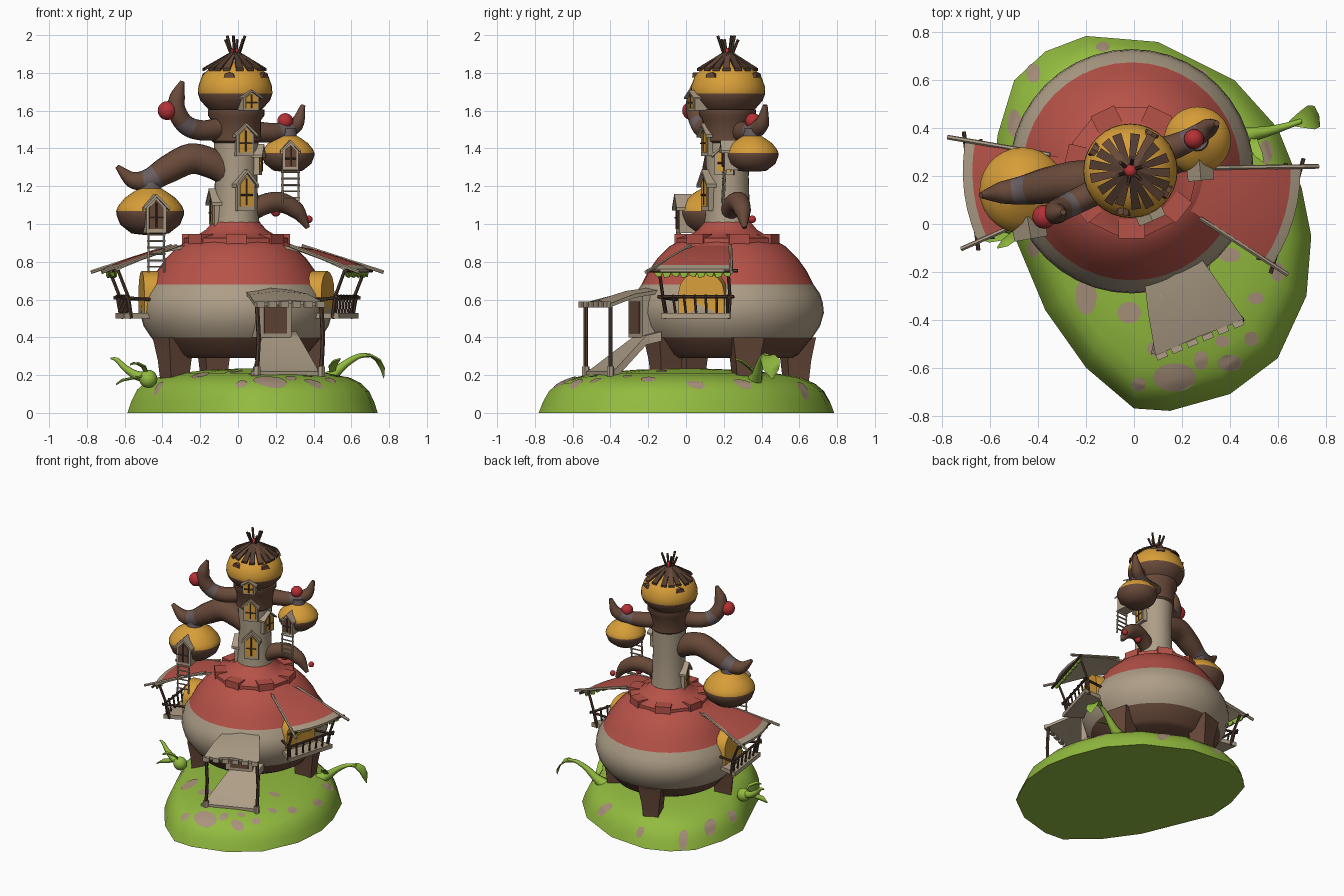
import bpy, bmesh, math, random
from mathutils import Vector as V, Matrix
from mathutils.bvhtree import BVHTree

if "Cube" in bpy.data.objects:
    bpy.data.objects.remove(bpy.data.objects["Cube"])
random.seed(3)
COL = {'grass_green': (.29, .5, .05), 'dry_patch': (.40, .29, .20), 'wall_tan': (.42, .34, .24),
       'roof_red': (.47, .085, .065), 'pod_yellow': (.68, .34, .04), 'bark_brown': (.14, .068, .042),
       'berry_red': (.46, .03, .035), 'dark_wood': (.085, .045, .03), 'grey_band': (.14, .11, .115)}
GREEN, PATCH, TAN, RED, YEL, BARK, BERRY, DARK, GREY = range(9)
MATS = []
for n, c in COL.items():
    m = bpy.data.materials.new(n)
    m.diffuse_color = (*c, 1)
    m.use_nodes = True
    m.node_tree.nodes["Principled BSDF"].inputs["Base Color"].default_value = m.diffuse_color
    MATS.append(m)


def frame(x, y, z, deg):
    """Local frame: x sideways, y outward in direction deg, z up."""
    return Matrix.Translation((x, y, z)) @ Matrix.Rotation(math.radians(deg - 90), 4, 'Z')


class Part:
    def __init__(self, name):
        self.name, self.bm = name, bmesh.new()

    def mesh(self, pts, faces, mat):
        vs = [self.bm.verts.new(p) for p in pts]
        for i, f in enumerate(faces):
            self.bm.faces.new([vs[k] for k in f]).material_index = mat[i] if isinstance(mat, list) else mat
        return self

    def rings(self, rows, mats):
        """Skin a list of closed rings, with end caps; one material per band."""
        n = len(rows[0])
        faces, ms = [list(range(n))], [mats[0]]
        for i in range(len(rows) - 1):
            for k in range(n):
                a, b = i * n + k, i * n + (k + 1) % n
                faces.append([a, b, b + n, a + n])
                ms.append(mats[i])
        faces.append([(len(rows) - 1) * n + k for k in range(n)])
        ms.append(mats[-1])
        return self.mesh([p for r in rows for p in r], faces, ms)

    def lathe(self, c, prof, mats, n=32):
        return self.rings([[(c[0] + r * math.cos(k * math.tau / n), c[1] + r * math.sin(k * math.tau / n), z)
                            for k in range(n)] for r, z in prof], mats)

    def rod(self, p, q, r, mat, r2=None, n=6):
        p, q = V(p), V(q)
        u = (q - p).orthogonal().normalized()
        w = (q - p).normalized().cross(u)
        return self.rings([[c + s * (u * math.cos(k * math.tau / n) + w * math.sin(k * math.tau / n))
                            for k in range(n)] for c, s in ((p, r), (q, r2 or r))], [mat])

    def tube(self, path, radii, band=None, mat=BARK, n=14, sub=5):
        P = [V(p) for p in path]
        E = [2 * P[0] - P[1]] + P + [2 * P[-1] - P[-2]]
        cs, rs = [], []
        for i in range(len(P) - 1):
            a, b, c, d = E[i:i + 4]
            for s in range(sub + (i == len(P) - 2)):
                t = s / sub
                cs.append(.5 * (2 * b + (c - a) * t + (2 * a - 5 * b + 4 * c - d) * t * t + (3 * b - a - 3 * c + d) * t ** 3))
                rs.append(radii[i] * (1 - t) + radii[i + 1] * t)
        u = (P[-1] - P[0]).cross(V((0, 0, 1))).normalized()
        rows = []
        for i, c in enumerate(cs):
            w = (cs[min(i + 1, len(cs) - 1)] - cs[max(i - 1, 0)]).cross(u).normalized()
            rows.append([c + rs[i] * (u * math.cos(k * math.tau / n) + w * math.sin(k * math.tau / n)) for k in range(n)])
        return self.rings(rows, [GREY if band and band[0] <= i < band[1] else mat for i in range(len(rows) - 1)])

    def prism(self, M, pts, y0, y1, mat):
        return self.rings([[M @ V((x, y, z)) for x, z in pts] for y in (y0, y1)], [mat])

    def slab(self, grid, th, top, under):
        """Thick sheet over a grid of points; top(row) gives the upper colour."""
        R, C = len(grid), len(grid[0])
        pts = [V(p) for r in grid for p in r]
        N, faces, ms = R * C, [], []
        for i in range(R - 1):
            for k in range(C - 1):
                q = [i * C + k, i * C + k + 1, (i + 1) * C + k + 1, (i + 1) * C + k]
                faces += [q, [a + N for a in reversed(q)]]
                ms += [top(i), under]
        edge = list(range(C)) + [i * C + C - 1 for i in range(1, R)] + \
            [(R - 1) * C + k for k in range(C - 2, -1, -1)] + [i * C for i in range(R - 2, 0, -1)]
        for a, b in zip(edge, edge[1:] + edge[:1]):
            faces.append([b, a, a + N, b + N])
            ms.append(under)
        return self.mesh(pts + [p - V((0, 0, th)) for p in pts], faces, ms)

    def ball(self, c, r, mat, n=16):
        return self.lathe(c, [(r * math.sin(math.pi * i / 10) + 1e-4, c[2] - r * math.cos(math.pi * i / 10))
                              for i in range(11)], [mat] * 10, n)

    def done(self, angle=40):
        bmesh.ops.recalc_face_normals(self.bm, faces=self.bm.faces[:])
        me = bpy.data.meshes.new(self.name)
        self.bm.to_mesh(me)
        ob = bpy.data.objects.new(self.name, me)
        bpy.context.collection.objects.link(ob)
        for m in MATS:
            me.materials.append(m)
        bpy.ops.object.select_all(action='DESELECT')
        ob.select_set(True)
        bpy.context.view_layer.objects.active = ob
        if angle:
            bpy.ops.object.shade_smooth_by_angle(angle=math.radians(angle))


# Grassy mound with dry patches
OUT = [(-.2, .785), (.1, .76), (.42, .6), (.6, .4), (.7, .15), (.74, -.05), (.72, -.3), (.6, -.56), (.4, -.71), (.15, -.78),
       (0, -.77), (-.2, -.6), (-.37, -.36), (-.5, -.05), (-.585, .15), (-.57, .37), (-.5, .6), (-.37, .72)]
hill = Part('grassy_mound')
hill.rings([[(.08 + (x - .08) * s, y * s, z) for x, y in OUT] for s, z in
            ((1, 0), (.97, .06), (.93, .115), (.87, .155), (.78, .185), (.6, .21), (.35, .228), (.1, .235))], [GREEN] * 7)
tree = BVHTree.FromBMesh(hill.bm)
hill.done(50)
patches = Part('dry_patches')


def ground(x, y, h=.004):
    hit = tree.ray_cast(V((x, y, 2)), V((0, 0, -1)))[0]
    return V((x, y, (hit.z if hit else 0) + h))


for x, y, a, b in ((-.42, .63, .03, .04), (-.13, .74, .03, .02), (-.42, -.1, .025, .04), (-.2, -.3, .045, .08),
                   (-.02, -.37, .05, .045), (.17, -.64, .09, .06), (.1, -.52, .045, .035), (.4, -.58, .05, .035),
                   (.49, -.48, .03, .03), (.37, -.49, .03, .025), (.51, -.31, .035, .025), (.4, -.13, .045, .03),
                   (.6, -.2, .03, .04), (.28, -.57, .03, .04), (.55, .3, .03, .05), (.02, -.67, .03, .03),
                   (-.5, .42, .03, .06), (-.53, .2, .025, .04), (.25, .62, .06, .03), (.64, .05, .025, .05)):
    disc = [[ground(x + a * s * math.cos(t * math.tau / 14), y + b * s * math.sin(t * math.tau / 14)) for t in range(14)]
            for s in (1, .5, .1)]
    patches.rings(disc, [PATCH] * 2)
patches.done()

# House body, roof cap, legs
C = (-.01, .22)
Part('round_house').lathe(C, [(.34, .29), (.375, .31), (.45, .40), (.49, .46), (.51, .53), (.505, .58), (.49, .63), (.455, .68),
                              (.42, .75), (.37, .82), (.31, .88), (.24, .92)], [BARK] * 2 + [TAN] * 5 + [RED] * 4, 40).done()
cap = Part('roof_cap').lathe(C, [(.25, .885), (.275, .895), (.275, .925), (.2, .945), (.16, .97), (.125, 1.01)], [RED] * 5, 14)
for k in range(7):
    cap.prism(frame(*C, .925, k * 360 / 7 + 13), [(-.055, -.04), (.055, -.04), (.055, .022), (-.055, .022)], .2, .28, RED)
cap.done(20)
legs = Part('house_legs')
for a in (14, 108, 211, 300):
    M = frame(*C, 0, a)
    legs.rings([[M @ V((x * s, .38 + y * s, z)) for x, y in ((-1, -1), (1, -1), (1, 1), (-1, 1))]
                for s, z in ((.055, .17), (.065, .28), (.085, .40))], [BARK] * 2)
legs.done(20)

# Tower, collar and head
Part('tower').lathe(C, [(.13, .96), (.118, 1.05), (.112, 1.25), (.118, 1.43), (.13, 1.44), (.132, 1.55), (.15, 1.575), (.15, 1.605),
                        (.12, 1.61)], [TAN] * 3 + [BARK] * 5).done()
H = (-.015, .222)
Part('tower_head').lathe(H, [(.11, 1.58), (.15, 1.615), (.185, 1.655), (.197, 1.69), (.195, 1.73), (.175, 1.785), (.13, 1.83),
                             (.06, 1.86)], [BARK] * 3 + [YEL] * 4).done()
top = Part('stick_roof')
for k in range(17):
    M = frame(*H, 0, k * 360 / 17 + random.uniform(-5, 5))
    r, w = random.uniform(.15, .175), .02
    top.slab([[M @ V((-w * .5, .015, 1.915)), M @ V((w * .5, .015, 1.915))],
              [M @ V((-w, r, 1.825)), M @ V((w, r, 1.825))]], .014, lambda i: DARK if k % 3 else BARK, DARK)
for k in range(6):
    M = frame(*H, 0, k * 60 + 20)
    top.rod(M @ V((0, .015, 1.88)), M @ V((0, .055, 1.996 - .02 * (k % 2))), .008, DARK)
top.ball((*H, 1.905), .028, BERRY).done(30)

# Branches with berries
br = Part('branches')
br.tube([(-.04, .2, 1.26), (-.14, .19, 1.32), (-.25, .18, 1.345), (-.37, .16, 1.29), (-.47, .14, 1.235), (-.56, .13, 1.235), (-.64, .12, 1.305)],
        [.07, .08, .083, .075, .06, .045, .012], (18, 22))
br.tube([(0, .27, 1.5), (.13, .31, 1.485), (.23, .35, 1.49), (.31, .4, 1.53), (.345, .42, 1.63)], [.06, .055, .048, .04, .012], (9, 13))
br.tube([(-.05, .2, 1.52), (-.17, .13, 1.495), (-.27, .08, 1.52), (-.325, .05, 1.6), (-.32, .045, 1.68), (-.295, .05, 1.755)],
        [.06, .055, .052, .05, .04, .012], (9, 12))
br.tube([(.03, .22, 1.04), (.13, .25, 1.1), (.22, .28, 1.115), (.31, .3, 1.07), (.37, .31, .98)], [.05, .055, .055, .045, .012])
br.done(60)
berries = Part('berries')
for x, y, z, r in ((-.375, .03, 1.6, .05), (.25, .355, 1.545, .042), (.2, .28, 1.065, .026), (.375, .35, 1.025, .02)):
    berries.ball((x, y, z), r, BERRY)
berries.done(60)


# Gabled windows, pod doors
def gable(w, h, s=1):
    return [(-w * s, h * (1 - s) * .4), (w * s, h * (1 - s) * .4), (w * s, h * .7), (0, h * (.7 + .3 * s)), (-w * s, h * .7)]


def window(part, M, w, h, pane, d=.02):
    part.prism(M, gable(w, h), -.07, d, TAN)
    part.prism(M, gable(w, h, .72), 0, d + .006, pane)
    for s in (-1, 1):
        part.prism(M, [(0, h * 1.0), (0, h * 1.09), (s * w * 1.3, h * .71), (s * w * 1.3, h * .62)], -.05, d + .018, TAN)
    part.rod(M @ V((0, d + .006, h * .15)), M @ V((0, d + .006, h * .85)), .005, DARK)
    part.rod(M @ V((-w * .7, d + .006, h * .42)), M @ V((w * .7, d + .006, h * .42)), .005, DARK)


win = Part('tower_windows')
for a, z, h in ((-66, 1.07, .2), (-68, 1.36, .16), (-8, 1.26, .15), (195, .98, .19)):
    window(win, frame(*C, z, a) @ Matrix.Translation((0, .112, 0)), .05, h, YEL)
window(win, frame(*H, 1.6, -66) @ Matrix.Translation((0, .19, 0)), .045, .1, YEL)
for a in (-100, -30, 60, 150):
    win.prism(frame(*H, 1.775, a), [(-.03, 0), (.03, 0), (.022, .02), (0, .028), (-.022, .02)], .1, .187, BARK)
win.done(20)

# Hanging pods with doors and ladders
for nm, x, y, z, r, a, n in (('left', -.465, .14, 1.065, .18, -80, 6), ('right', .265, .35, 1.372, .14, -85, 5)):
    pod = Part(nm + '_pod').lathe((x, y), [(r * p, z + r * q) for p, q in (
        (.2, -.68), (.55, -.64), (.88, -.38), (.99, -.1), (1, .02), (.94, .17), (.75, .4), (.5, .58), (.33, .68), (.3, .95))],
        [BARK] * 4 + [YEL] * 4 + [GREY], 28)
    pod.done()
    M = frame(x, y, z - r * .62, a) @ Matrix.Translation((0, r * .9, 0))
    door = Part(nm + '_pod_door')
    window(door, M, r * .3, r * 1.05, BARK, .025)
    for s in (-1, 1):
        door.rod(M @ V((s * .042, .02, .0)), M @ V((s * .042, .03, -.035 * n)), .006, TAN)
    for k in range(n):
        door.rod(M @ V((-.05, .025, -.034 * k - .01)), M @ V((.05, .025, -.034 * k - .01)), .005, TAN)
    door.done(20)

# Side balconies: yellow door, deck, rails, red awning with leaf fringe
for nm, a in (('right', -16), ('left', 187)):
    M = frame(*C, 0, a)
    L = lambda x, y, z: M @ V((x, y, z))
    b = Part(nm + '_balcony')
    arch = [(.125 * math.cos(t * math.pi / 8), .64 + .11 * math.sin(t * math.pi / 8)) for t in range(9)]
    b.prism(M, [(-.125, .52), (.125, .52)] + arch, .38, .505, YEL)
    b.slab([[L(-.13, .44, .53), L(.13, .44, .53)], [L(-.19, .62, .53), L(.19, .62, .53)]], .03, lambda i: TAN, TAN)
    for s in (-1, 1):
        b.rod(L(s * .17, .58, .5), L(s * .185, .60, .62), .011, DARK)
        b.rod(L(s * .185, .60, .62), L(s * .19, .655, .76), .009, DARK)
        b.rod(L(s * .14, .47, .6), L(s * .19, .63, .61), .009, DARK)
        b.rod(L(s * .11, .33, .885), L(s * .235, .745, .745), .01, TAN)
    b.rod(L(-.21, .61, .615), L(.21, .61, .615), .009, DARK)
    b.rod(L(-.25, .675, .752), L(.25, .675, .752), .009, DARK)
    for k in range(7):
        b.rod(L(-.17 + .057 * k, .6, .53), L(-.175 + .06 * k, .615, .625), .007, DARK)
    for k in range(9):
        x = -.19 + .0475 * k
        b.prism(M, [(x - .028, .755), (x + .028, .755), (x + .015, .725 - .01 * (k % 2)), (x - .012, .72)], .66, .668, GREEN)
    sect = [[L(r * math.sin(math.radians(t)), r * math.cos(math.radians(t)), z) for t in range(-18, 19, 6)]
            for r, z in ((.28, .89), (.42, .865), (.55, .825), (.665, .782), (.705, .762))]
    b.slab(sect, .016, lambda i: RED if i < 3 else TAN, TAN)
    b.done(25)

# Entrance porch: ramp, door, posts, canopy
p = Part('entrance_porch')
p.slab([[(.11, -.19, .43), (.31, -.13, .43)], [(.13, -.27, .41), (.32, -.21, .41)], [(.08, -.5, .235), (.42, -.37, .235)],
        [(.07, -.545, .22), (.44, -.40, .22)]], .05, lambda i: TAN, TAN)
M = frame(*C, 0, -67)
p.prism(M, [(-.095, .4), (.095, .4), (.095, .64), (-.095, .64)], .38, .53, TAN)
p.prism(M, [(-.065, .42), (.065, .42), (.065, .59), (-.065, .59)], .4, .536, BARK)
p.slab([[(.04, -.21, .645), (.16, -.18, .665), (.285, -.15, .65)], [(.06, -.38, .625), (.21, -.32, .645), (.37, -.27, .63)],
        [(.09, -.55, .58), (.27, -.47, .597), (.46, -.40, .58)]], .02, lambda i: TAN, TAN)
for q in ((.1, -.53), (.44, -.4)):
    p.rod((*q, .19), (*q, .245), .02, TAN)
    p.rod((*q, .2), (q[0] + .01, q[1], .4), .012, DARK)
    p.rod((q[0] + .01, q[1], .4), (*q, .58), .012, DARK)
for k in range(6):
    x, y = .115 + .064 * k, -.548 + .0265 * k
    p.prism(frame(x, y, .57, -67), [(-.023, -.012), (.023, -.012), (.023, .02), (-.023, .02)], -.01, .014, TAN)
p.done(25)


# Curling plants
def leaf(part, path, widths):
    P = [V(q) for q in path]
    s = (P[-1] - P[0]).cross(V((0, 0, 1))).normalized()
    part.slab([[c - s * w, c + V((0, 0, -w * .2)), c + s * w] for c, w in zip(P, widths)], .008, lambda i: GREEN, GREEN)


pl = Part('curling_plants')
pl.tube([(.44, .36, .16), (.5, .375, .2), (.57, .39, .26), (.64, .41, .30), (.70, .43, .305)], [.045, .03, .02, .014, .01], None, GREEN, 8)
leaf(pl, [(.65, .42, .305), (.70, .435, .31), (.74, .445, .285), (.765, .45, .24), (.772, .455, .19)], [.01, .035, .052, .045, .005])
leaf(pl, [(.5, .37, .21), (.5, .33, .25), (.52, .29, .28), (.54, .26, .29)], [.012, .022, .018, .003])
pl.ball((-.475, -.02, .18), .048, GREEN)
pl.tube([(-.48, -.02, .19), (-.54, -.01, .2), (-.6, 0, .24), (-.64, .01, .28), (-.675, .02, .29)], [.03, .024, .017, .012, .004], None, GREEN, 8)
leaf(pl, [(-.5, -.03, .2), (-.56, -.04, .19), (-.61, -.05, .18), (-.645, -.06, .155)], [.015, .03, .028, .004])
leaf(pl, [(-.48, -.02, .2), (-.5, -.05, .25), (-.54, -.08, .27), (-.57, -.1, .26)], [.012, .02, .018, .003])
pl.done(60)
